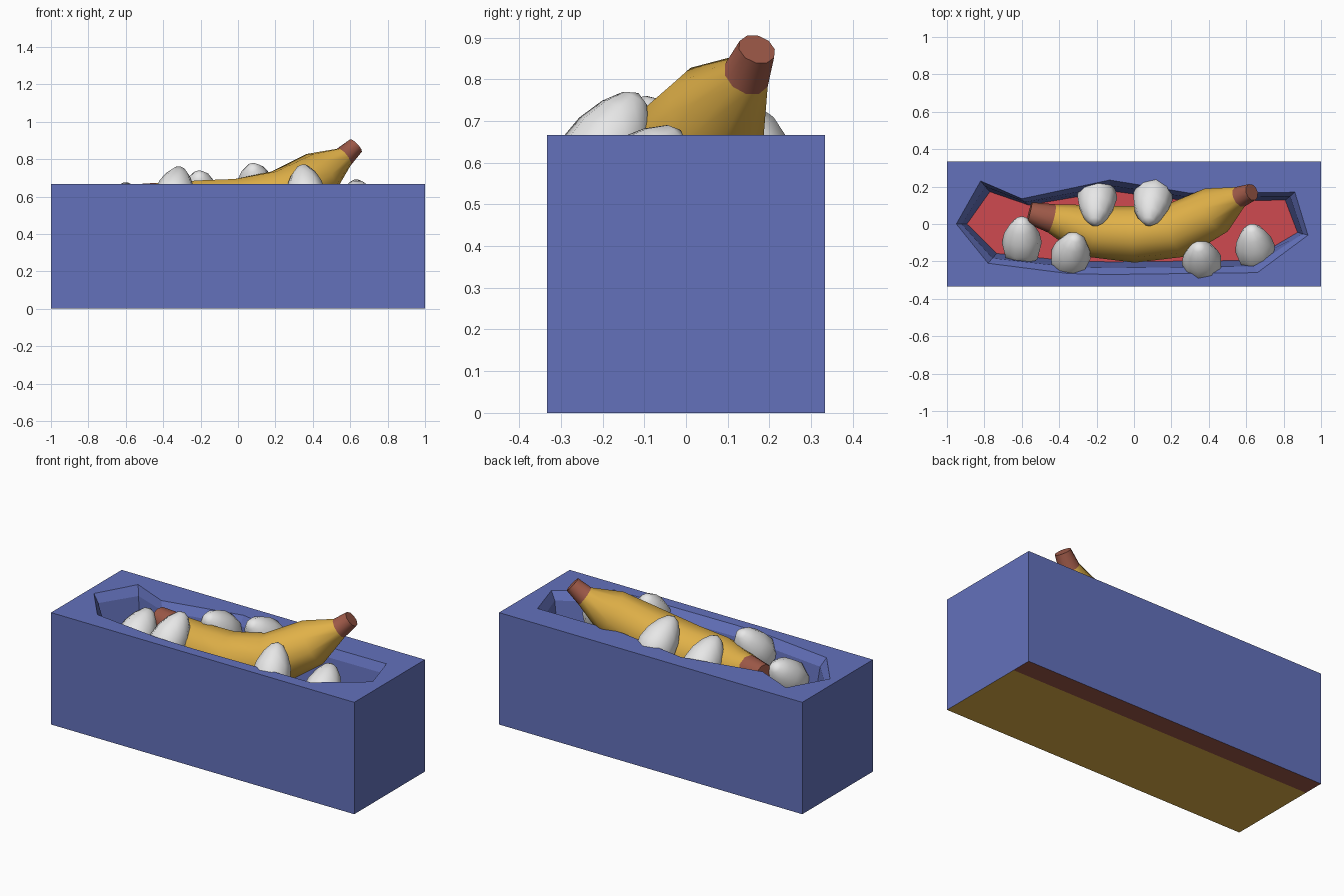
import bpy, bmesh, math
from mathutils import Vector, Matrix

if "Cube" in bpy.data.objects:
    bpy.data.objects.remove(bpy.data.objects["Cube"])


def mat(name, r, g, b):
    m = bpy.data.materials.new(name)
    m.diffuse_color = (r, g, b, 1)
    m.use_nodes = True
    m.node_tree.nodes["Principled BSDF"].inputs["Base Color"].default_value = m.diffuse_color
    return m


BLUE = mat("blue", 0.125, 0.165, 0.50)
RED = mat("red", 0.62, 0.068, 0.08)
GOLD = mat("gold", 0.75, 0.44, 0.065)
BROWN = mat("brown", 0.34, 0.10, 0.065)
WHITE = mat("white", 0.80, 0.80, 0.80)


def finish(name, bm, mats, smooth=False):
    bmesh.ops.recalc_face_normals(bm, faces=bm.faces)
    for f in bm.faces:
        f.smooth = smooth
    me = bpy.data.meshes.new(name)
    bm.to_mesh(me)
    bm.free()
    ob = bpy.data.objects.new(name, me)
    bpy.context.collection.objects.link(ob)
    for m in mats:
        me.materials.append(m)
    if smooth:
        bpy.context.view_layer.objects.active = ob
        ob.select_set(True)
        bpy.ops.object.shade_smooth_by_angle(angle=math.radians(50))
        ob.select_set(False)
    return ob


# Box with a carved, irregular basin
H, W, STRIP = 0.667, 0.333, 0.21
RIM = [(-0.95, 0.0), (-0.82, 0.23), (-0.60, 0.135), (-0.13, 0.235), (0.30, 0.165),
       (0.86, 0.17), (0.93, -0.06), (0.66, -0.26), (-0.13, -0.27), (-0.35, -0.265),
       (-0.78, -0.21)]
bm = bmesh.new()
v = lambda x, y, z: bm.verts.new((x, y, z))
top = [v(-1, -W, H), v(1, -W, H), v(1, W, H), v(-1, W, H)]
b0, b1, b2, b3 = v(-1, -W, 0), v(1, -W, 0), v(1, W, 0), v(-1, W, 0)
s0, s1 = v(-1, STRIP, 0), v(1, STRIP, 0)
bm.faces.new((b0, b1, top[1], top[0]))
bm.faces.new((b1, s1, b2, top[2], top[1]))
bm.faces.new((b2, b3, top[3], top[2]))
bm.faces.new((b3, s0, b0, top[0], top[3]))
bm.faces.new((b0, s0, s1, b1)).material_index = 2
bm.faces.new((s0, b3, b2, s1)).material_index = 3
rings = [[v(x * kx, y * ky, z) for x, y in RIM]
         for kx, ky, z in ((1, 1, H), (0.97, 0.87, H - 0.05), (0.94, 0.75, H - 0.27))]
n = len(RIM)
for a, b in zip(rings, rings[1:]):
    for i in range(n):
        j = (i + 1) % n
        bm.faces.new((a[i], a[j], b[j], b[i]))
bm.faces.new(rings[-1]).material_index = 1
edges = [bm.edges.get((l[i], l[(i + 1) % len(l)])) for l in (top, rings[0]) for i in range(len(l))]
bmesh.ops.triangle_fill(bm, edges=edges, use_beauty=True, normal=(0, 0, 1))
finish("box", bm, [BLUE, RED, GOLD, BROWN])

# Banana: rings along a curved path, brown at both ends
PATH = [(-0.56, 0.06, 0.61, 0.058), (-0.44, 0.03, 0.60, 0.078), (-0.38, 0.012, 0.58, 0.098),
        (-0.22, -0.04, 0.555, 0.138), (0.0, -0.055, 0.55, 0.152), (0.24, -0.03, 0.60, 0.150),
        (0.44, 0.075, 0.72, 0.130), (0.565, 0.145, 0.81, 0.058), (0.63, 0.17, 0.872, 0.046)]
SIDES = 10
pts = [Vector(p[:3]) for p in PATH]
bm = bmesh.new()
loops = []
for i, p in enumerate(pts):
    t = (pts[min(i + 1, len(pts) - 1)] - pts[max(i - 1, 0)]).normalized()
    side = Vector((0, 0, 1)).cross(t).normalized()
    up = t.cross(side)
    r = PATH[i][3]
    loops.append([bm.verts.new(p + r * (side * math.cos(a) + up * math.sin(a)))
                  for a in (2 * math.pi * k / SIDES for k in range(SIDES))])
last = len(loops) - 2
for i in range(last + 1):
    for k in range(SIDES):
        q = (k + 1) % SIDES
        f = bm.faces.new((loops[i][k], loops[i][q], loops[i + 1][q], loops[i + 1][k]))
        f.material_index = int(i in (0, last))
for l in (loops[0], loops[-1]):
    bm.faces.new(l).material_index = 1
finish("banana", bm, [GOLD, BROWN], True)


# Scoops: tapered eggs leaning towards the banana
def scoop(name, x, y, ztop, lean, twist):
    bm = bmesh.new()
    bmesh.ops.create_uvsphere(bm, u_segments=9, v_segments=7, radius=1)
    for vert in bm.verts:
        k = 0.105 * (1 - 0.28 * vert.co.z)
        vert.co = Vector((vert.co.x * k, vert.co.y * k, vert.co.z * 0.155))
    turn = Matrix.Rotation(math.radians(twist), 4, 'Z') @ Matrix.Rotation(math.radians(lean), 4, 'X')
    bm.transform(turn)
    lift = ztop - max(vert.co.z for vert in bm.verts)
    bm.transform(Matrix.Translation((x, y, lift)))
    finish(name, bm, [WHITE], True)


SCOOPS = [(-0.60, -0.085, 0.675, -48, 0), (-0.335, -0.155, 0.76, -38, -15),
          (-0.20, 0.11, 0.74, 45, -5), (0.095, 0.11, 0.78, 45, -10),
          (0.36, -0.19, 0.77, -30, 12), (0.645, -0.12, 0.69, -45, 10)]
for i, s in enumerate(SCOOPS):
    scoop("scoop_%d" % (i + 1), *s)
